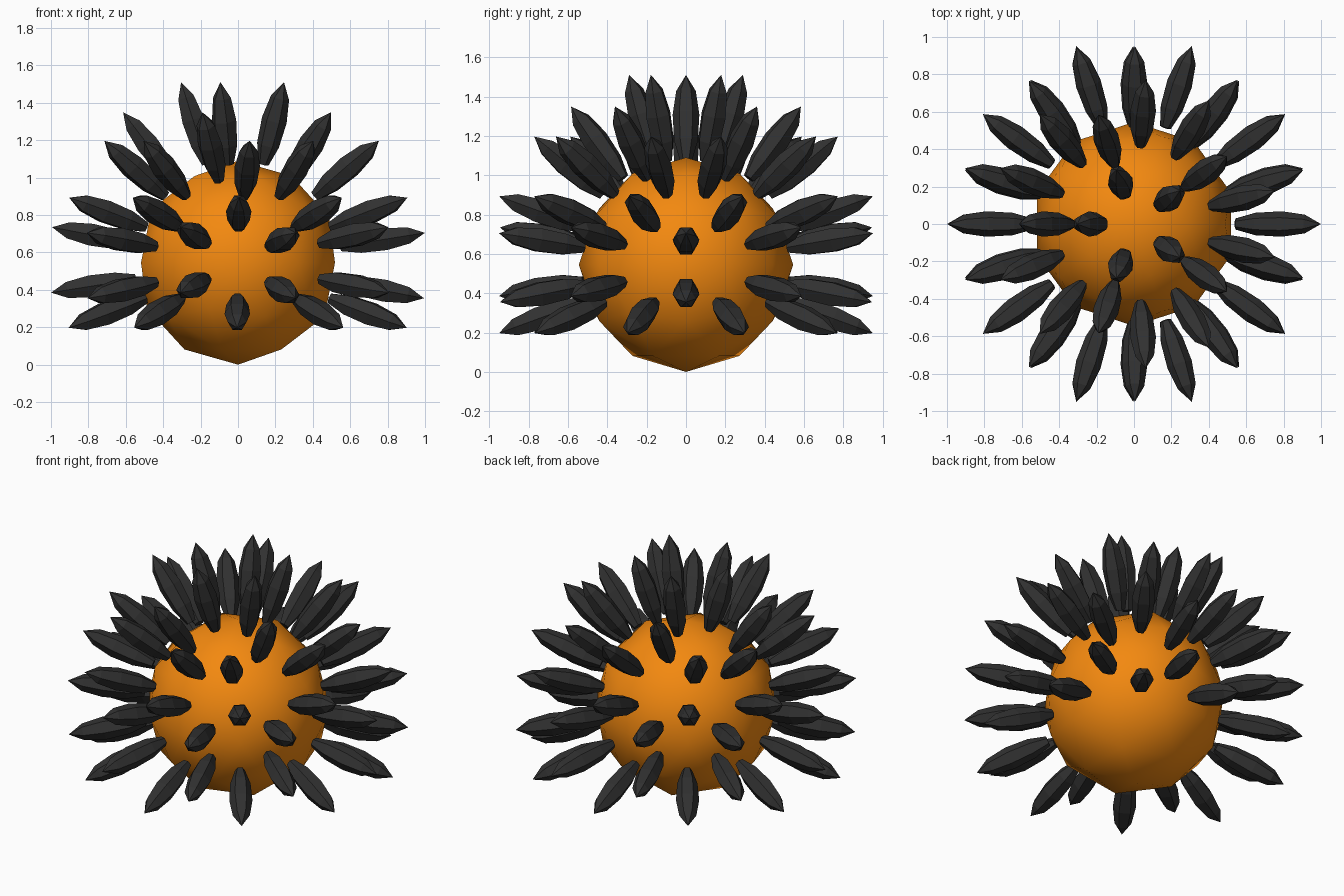
import bpy, bmesh, math
from mathutils import Vector

if "Cube" in bpy.data.objects:
    bpy.data.objects.remove(bpy.data.objects["Cube"])

R = 0.545
CENTRE = Vector((0, 0, R))


def material(name, rgb):
    m = bpy.data.materials.new(name)
    m.diffuse_color = (*rgb, 1)
    m.use_nodes = True
    m.node_tree.nodes["Principled BSDF"].inputs["Base Color"].default_value = m.diffuse_color
    return m


# Round faceted body with smooth shading
bpy.ops.mesh.primitive_ico_sphere_add(subdivisions=2, radius=R, location=CENTRE)
body = bpy.context.object
body.name = "body"
body.data.materials.append(material("orange", (0.9, 0.25, 0.005)))
for p in body.data.polygons:
    p.use_smooth = True

# Crystal spike profile: (distance from body centre, half width)
PROFILE = [(0.553, 0.03), (0.66, 0.06), (0.80, 0.068), (0.925, 0.05)]
TIP = 1.012
SIDES = 6


def add_spike(bm, direction):
    q = direction.to_track_quat('Z', 'Y')

    def vert(x, y, z):
        return bm.verts.new(CENTRE + q @ Vector((x, y, z)))

    rings = []
    for z, r in PROFILE:
        rings.append([vert(r * math.cos(a), r * math.sin(a), z)
                      for a in (math.tau * i / SIDES for i in range(SIDES))])
    tip = vert(0, 0, TIP)
    for low, high in zip(rings, rings[1:]):
        for i in range(SIDES):
            j = (i + 1) % SIDES
            bm.faces.new((low[i], low[j], high[j], high[i]))
    for i in range(SIDES):
        bm.faces.new((rings[-1][i], rings[-1][(i + 1) % SIDES], tip))
    bm.faces.new(rings[0][::-1])


# One spike over every body facet except those on the underside
bm = bmesh.new()
for p in body.data.polygons:
    d = p.center.normalized()
    if d.z > -0.5:
        add_spike(bm, d)
mesh = bpy.data.meshes.new("spikes")
bm.to_mesh(mesh)
bm.free()
spikes = bpy.data.objects.new("spikes", mesh)
bpy.context.collection.objects.link(spikes)
mesh.materials.append(material("charcoal", (0.03, 0.03, 0.03)))
